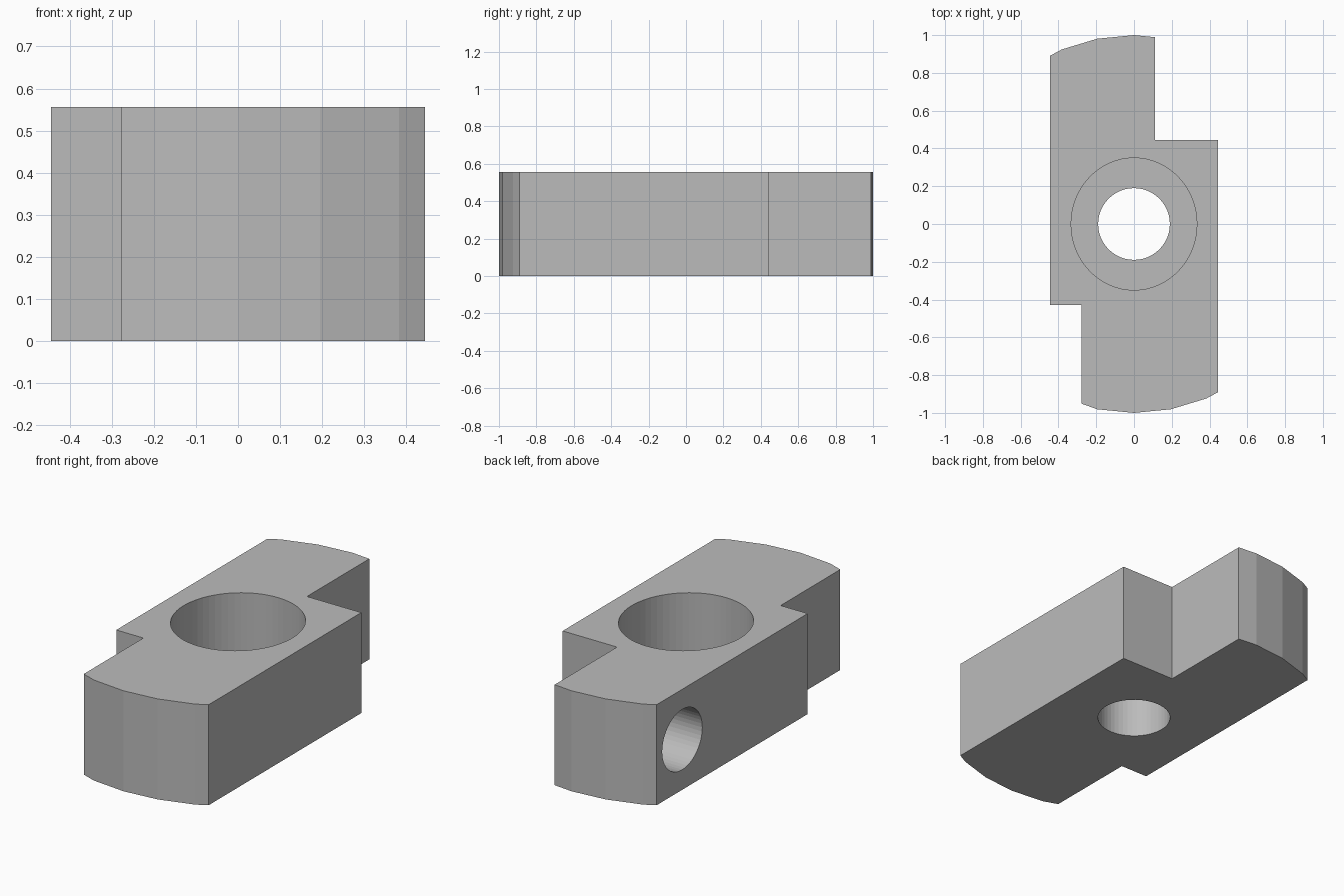
import bpy, bmesh, math
from mathutils import Matrix, Vector

if "Cube" in bpy.data.objects:
    bpy.data.objects.remove(bpy.data.objects["Cube"])

HEIGHT = 0.556
HALF = 0.444

steel = bpy.data.materials.new("plain_grey")
steel.diffuse_color = (0.50, 0.50, 0.50, 1)
steel.use_nodes = True
steel.node_tree.nodes["Principled BSDF"].inputs["Base Color"].default_value = steel.diffuse_color


def add_object(name, bm):
    bmesh.ops.recalc_face_normals(bm, faces=bm.faces)
    mesh = bpy.data.meshes.new(name)
    bm.to_mesh(mesh)
    bm.free()
    mesh.materials.append(steel)
    obj = bpy.data.objects.new(name, mesh)
    bpy.context.collection.objects.link(obj)
    return obj


def rod(name, start, end, radius, y_stretch=1.0, sides=48):
    """Cylinder between two points, optionally stretched along y."""
    a, b = Vector(start), Vector(end)
    axis = b - a
    turn = Vector((0, 0, 1)).rotation_difference(axis).to_matrix().to_4x4()
    bm = bmesh.new()
    bmesh.ops.create_cone(bm, cap_ends=True, segments=sides, radius1=radius,
                          radius2=radius, depth=axis.length)
    bm.transform(Matrix.Translation((a + b) / 2)
                 @ Matrix.Diagonal((1, y_stretch, 1, 1)) @ turn)
    return add_object(name, bm)


# block outline: faceted round ends with two opposite corner notches
def arc(degrees):
    return [(math.sin(math.radians(d)), math.cos(math.radians(d))) for d in degrees]


STEP = 11.25
back_end = [(0.111, 0.989)] + arc([0, -STEP, -2 * STEP]) + [(-HALF, 0.891)]
front_end = [(-0.278, -0.951)] + arc([180 + STEP, 180, 180 - STEP, 180 - 2 * STEP]) + [(HALF, -0.891)]
outline = (back_end + [(-HALF, -0.43), (-0.278, -0.43)] + front_end
           + [(HALF, 0.444), (0.111, 0.444)])

bm = bmesh.new()
base = bm.faces.new([bm.verts.new((x, y, 0)) for x, y in outline])
top = bmesh.ops.extrude_face_region(bm, geom=[base])
bmesh.ops.translate(bm, vec=(0, 0, HEIGHT),
                    verts=[v for v in top["geom"] if isinstance(v, bmesh.types.BMVert)])
block = add_object("block", bm)

# centre bore, wide counterbore, blind side hole, slanted pin hole
cutters = [
    rod("bore_cutter", (0, 0, -0.2), (0, 0, 0.8), 0.19),
    rod("counterbore_cutter", (0, 0, 0.223), (0, 0, 0.8), 0.333, 1.05, 64),
    rod("side_hole_cutter", (-0.7, 0.667, 0.278), (-0.222, 0.667, 0.278), 0.167, 1.05),
    rod("slanted_hole_cutter", (-0.478, -0.499, 0.756), (0.478, -0.499, -0.2), 0.067),
]
bpy.context.view_layer.objects.active = block
for cutter in cutters:
    mod = block.modifiers.new(cutter.name, "BOOLEAN")
    mod.operation, mod.solver, mod.object = "DIFFERENCE", "EXACT", cutter
    bpy.ops.object.modifier_apply(modifier=mod.name)
    bpy.data.objects.remove(cutter, do_unlink=True)
